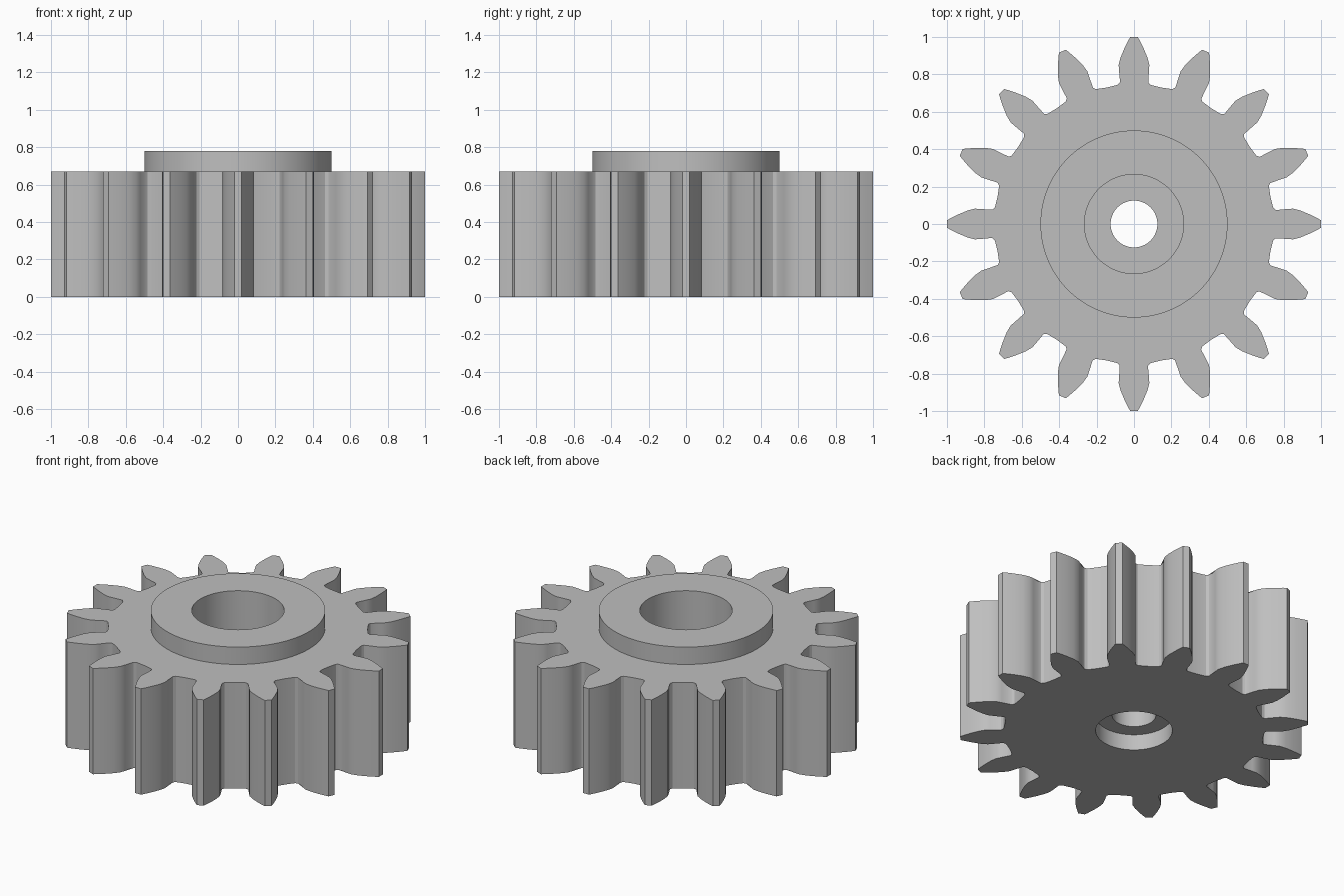
import bpy
import bmesh
from math import pi, cos, sin

cube = bpy.data.objects.get("Cube")
if cube:
    bpy.data.objects.remove(cube, do_unlink=True)

TEETH = 16
ROOT_RADIUS = 0.744
# One tooth flank from root to tip: (distance from axis, half width)
FLANK = [(0.741, 0.1), (0.745, 0.086), (0.758, 0.075), (0.785, 0.071), (0.82, 0.08),
         (0.85, 0.082), (0.89, 0.072), (0.94, 0.051), (0.98, 0.031), (1.0, 0.02)]
PER_TOOTH = 2 * len(FLANK) + 1
COUNT = TEETH * PER_TOOTH


def gear_outline():
    pitch = 2 * pi / TEETH
    tooth = [(r, -w) for r, w in FLANK] + [(r, w) for r, w in reversed(FLANK)]
    tooth.append((ROOT_RADIUS * cos(pitch / 2), ROOT_RADIUS * sin(pitch / 2)))
    points = []
    for k in range(TEETH):
        c, s = cos(k * pitch), sin(k * pitch)
        points += [(x * c - y * s, x * s + y * c) for x, y in tooth]
    return points


def circle(radius):
    # Turned so that its points line up with the gear outline
    offset = len(FLANK) - 0.5
    angles = [(i - offset) * 2 * pi / COUNT for i in range(COUNT)]
    return [(radius * cos(a), radius * sin(a)) for a in angles]


# Closed cross-section, ring by ring: bottom recess, teeth, hub, top bore, axle hole
teeth = gear_outline()
sections = [
    (circle(0.125), 0.10), (circle(0.22), 0.10), (circle(0.22), 0.0),
    (teeth, 0.0), (teeth, 0.67),
    (circle(0.5), 0.67), (circle(0.5), 0.78),
    (circle(0.265), 0.78), (circle(0.265), 0.22), (circle(0.125), 0.22),
]

bm = bmesh.new()
rings = [[bm.verts.new((x, y, z)) for x, y in outline] for outline, z in sections]
for a, b in zip(rings, rings[1:] + rings[:1]):
    for i in range(COUNT):
        j = (i + 1) % COUNT
        bm.faces.new((a[i], a[j], b[j], b[i]))
bmesh.ops.recalc_face_normals(bm, faces=bm.faces)
mesh = bpy.data.meshes.new("gear_wheel")
bm.to_mesh(mesh)
bm.free()

gear = bpy.data.objects.new("gear_wheel", mesh)
bpy.context.collection.objects.link(gear)

# Plain grey finish
grey = bpy.data.materials.new("light_grey")
grey.use_nodes = True
color = (0.52, 0.52, 0.52, 1)
grey.diffuse_color = color
grey.node_tree.nodes["Principled BSDF"].inputs["Base Color"].default_value = color
mesh.materials.append(grey)

bpy.ops.object.select_all(action="DESELECT")
gear.select_set(True)
bpy.context.view_layer.objects.active = gear
bpy.ops.object.shade_smooth_by_angle(angle=pi / 6)
